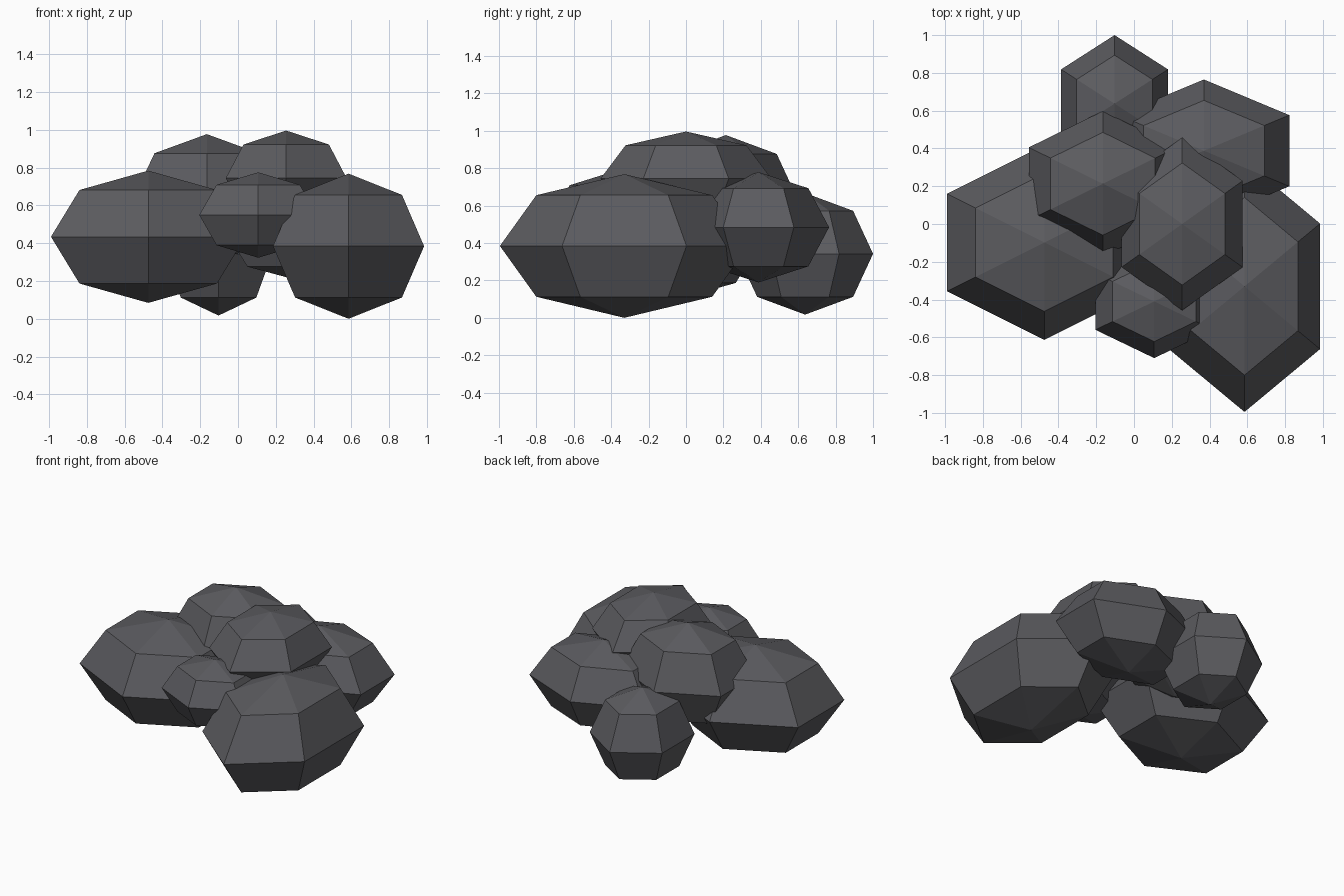
import bpy, math

if "Cube" in bpy.data.objects:
    bpy.data.objects.remove(bpy.data.objects["Cube"])

stone = bpy.data.materials.new("dark_grey")
stone.diffuse_color = (0.105, 0.105, 0.115, 1)
stone.use_nodes = True
stone.node_tree.nodes["Principled BSDF"].inputs["Base Color"].default_value = stone.diffuse_color

HEX = math.cos(math.pi / 6)  # half-width of a unit hexagon across its flats


def lump(name, centre, half_size):
    """Six-sided, four-ring flat-shaded ellipsoid with hexagon points along y."""
    bpy.ops.mesh.primitive_uv_sphere_add(segments=6, ring_count=4, radius=1, location=centre)
    ob = bpy.context.object
    ob.name = name
    hx, hy, hz = half_size
    ob.scale = (hx / HEX, hy, hz)
    bpy.ops.object.transform_apply(location=False, rotation=False, scale=True)
    ob.data.materials.append(stone)


# Overlapping lumps of the cluster: centre, half extents
lump("front_right_lump", (0.585, -0.33, 0.39), (0.40, 0.665, 0.384))
lump("left_lump", (-0.475, -0.098, 0.44), (0.515, 0.515, 0.35))
lump("upper_left_lump", (-0.165, 0.213, 0.638), (0.392, 0.385, 0.345))
lump("upper_right_lump", (0.255, 0.0, 0.75), (0.32, 0.457, 0.252))
lump("back_right_lump", (0.37, 0.388, 0.49), (0.452, 0.377, 0.295))
lump("back_lump", (-0.103, 0.637, 0.348), (0.283, 0.363, 0.325))
lump("front_small_lump", (0.107, -0.41, 0.555), (0.312, 0.30, 0.226))

# Rest the cluster on the ground
low = min((o.matrix_world @ v.co).z for o in bpy.data.objects for v in o.data.vertices)
for o in bpy.data.objects:
    o.location.z -= low
